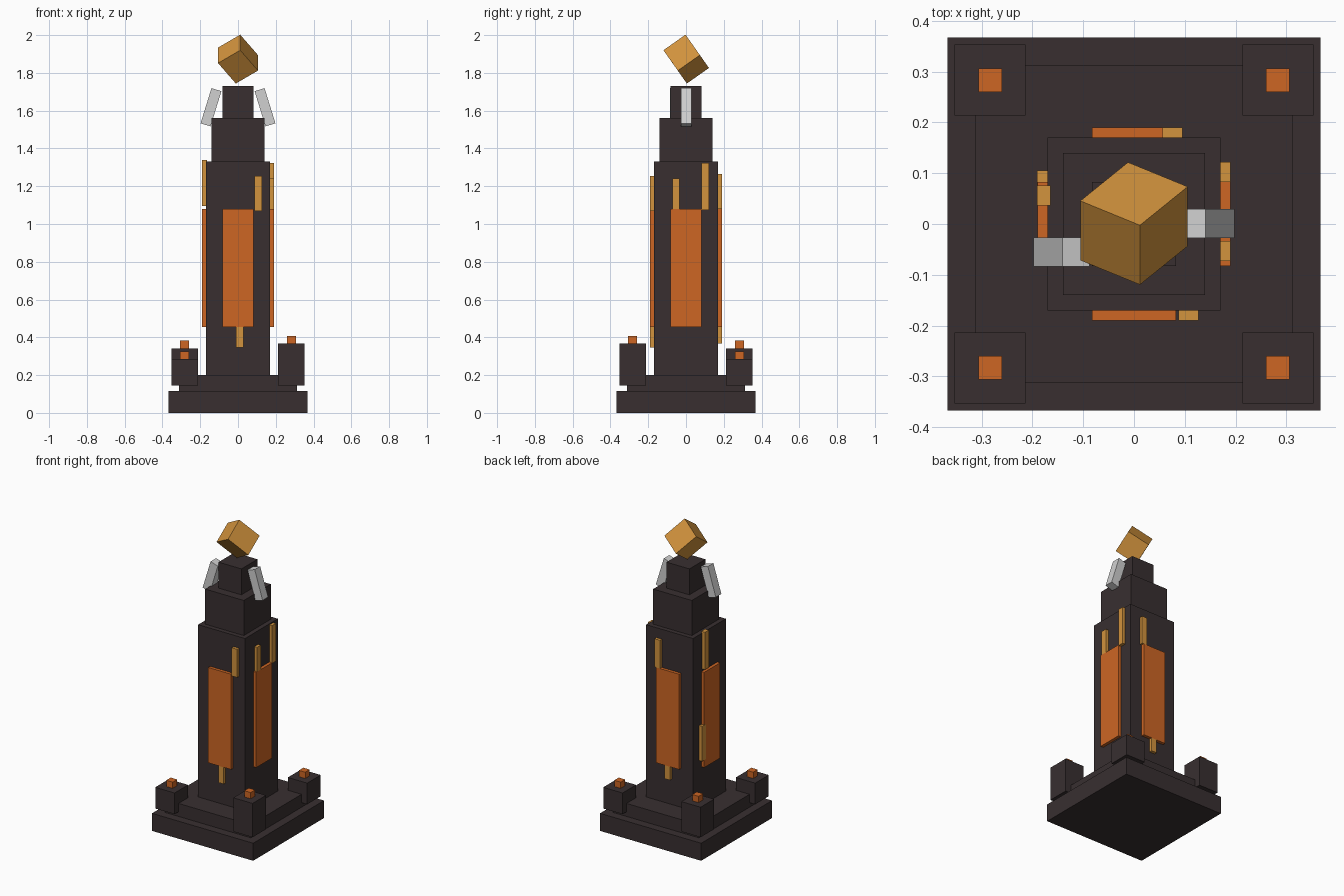
import bpy
from mathutils import Matrix, Vector

if "Cube" in bpy.data.objects:
    bpy.data.objects.remove(bpy.data.objects["Cube"])


def srgb(r, g, b):
    return tuple((c / 255 / 12.92) if c < 10 else ((c / 255 + 0.055) / 1.055) ** 2.4
                 for c in (r, g, b)) + (1.0,)


def material(name, rgb):
    m = bpy.data.materials.new(name)
    m.diffuse_color = srgb(*rgb)
    m.use_nodes = True
    m.node_tree.nodes["Principled BSDF"].inputs["Base Color"].default_value = m.diffuse_color
    return m


dark = material("dark stone", (56, 47, 48))
orange = material("burnt orange", (205, 102, 36))
gold = material("amber gold", (210, 147, 61))
silver = material("pale metal", (208, 208, 208))


def box(name, lo, hi, mat, rot=None):
    """Box between two corners, optionally rotated about its own centre."""
    lo, hi = Vector(lo), Vector(hi)
    bpy.ops.mesh.primitive_cube_add(size=1)
    ob = bpy.context.object
    ob.name = name
    ob.data.name = name
    size = Matrix.Diagonal((hi - lo).to_4d())
    size[3][3] = 1
    ob.data.transform((rot.to_4x4() if rot else Matrix()) @ size)
    ob.location = (lo + hi) / 2
    ob.data.materials.append(mat)
    return ob


# Stepped tower, from the ground up: half width, bottom, top
for name, w, z0, z1 in [("base_slab", 0.367, 0, 0.115),
                        ("base_step", 0.312, 0.115, 0.2),
                        ("column", 0.17, 0.2, 1.33),
                        ("upper_tier", 0.14, 1.33, 1.56),
                        ("top_tier", 0.083, 1.56, 1.73)]:
    box(name, (-w, -w, z0), (w, w, z1), dark)

# Corner posts of different heights, each with a small ember on top
for sx, sy, top in [(-1, -1, 0.284), (1, -1, 0.367), (-1, 1, 0.342), (1, 1, 0.284)]:
    x, y = sx * 0.283, sy * 0.283
    box("corner_post", (x - 0.07, y - 0.07, 0.145), (x + 0.07, y + 0.07, top), dark)
    box("corner_ember", (x - 0.023, y - 0.023, top), (x + 0.023, y + 0.023, top + 0.041), orange)


def wall_box(name, side, u0, u1, z0, z1, mat, inner=0.17, outer=0.19):
    """Plate on a column face; u runs along x (front/back) or y (left/right)."""
    axis, s = side
    d0, d1 = sorted((s * inner, s * outer))
    if axis == "x":
        box(name, (d0, u0, z0), (d1, u1, z1), mat)
    else:
        box(name, (u0, d0, z0), (u1, d1, z1), mat)


front, back, left, right = ("y", -1), ("y", 1), ("x", -1), ("x", 1)

# Large panel on every face
for side in (front, back, left, right):
    wall_box("wall_panel", side, -0.083, 0.083, 0.455, 1.08, orange)

# Gold strips scattered around the panels
for side, u, z0, z1, inner, outer in [
        (front, 0.107, 1.07, 1.255, 0.17, 0.19),
        (front, 0.01, 0.345, 0.455, 0.17, 0.19),
        (back, 0.076, 1.08, 1.265, 0.17, 0.19),
        (back, 0.003, 0.367, 0.455, 0.17, 0.19),
        (right, 0.102, 1.075, 1.323, 0.17, 0.19),
        (right, -0.053, 1.08, 1.24, 0.17, 0.19),
        (left, 0.056, 1.095, 1.34, 0.164, 0.191),
        (left, 0.086, 0.505, 0.735, 0.17, 0.191)]:
    wall_box("gold_strip", side, u - 0.0195, u + 0.0195, z0, z1, gold, inner, outer)

# Slanted metal fins beside the top tier
for s, y in [(1, 0.001), (-1, -0.055)]:
    x, z = s * 0.143, 1.618
    box("slanted_fin", (x - 0.0275, y - 0.0285, z - 0.0975),
        (x + 0.0275, y + 0.0285, z + 0.0975), silver, Matrix.Rotation(-0.3 * s, 3, "Y"))

# Tilted crystal block balanced above the tower
b = Vector((0.094, 0.076, -0.108)).normalized()
c = Vector((-0.005, -0.119, -0.075))
c = (c - b * c.dot(b)).normalized()
tilt = Matrix((b.cross(c), b, c)).transposed()
h = Vector((0.072, 0.081, 0.0715))
centre = Vector((0, 0.001, 1.873))
box("floating_block", centre - h, centre + h, gold, tilt)
